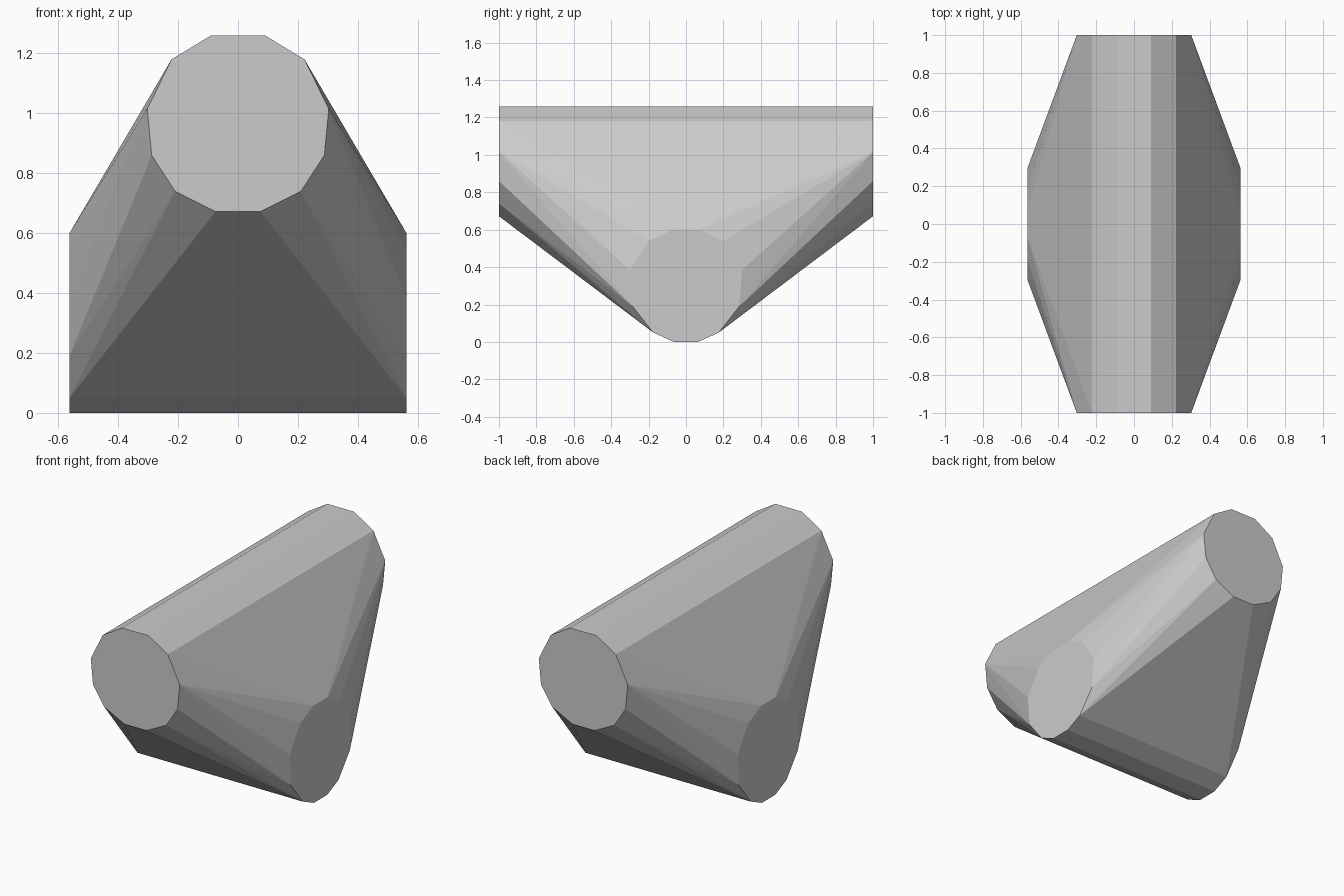
import bpy, bmesh

if "Cube" in bpy.data.objects:
    bpy.data.objects.remove(bpy.data.objects["Cube"])

# half profiles of the end caps: (half width, height), top to bottom
TOP_CAP = [(0.09, 1.26), (0.222, 1.18), (0.303, 1.015), (0.288, 0.86), (0.21, 0.74), (0.075, 0.672)]
LOW_CAP = [(0.07, 0.60), (0.20, 0.54), (0.30, 0.385), (0.285, 0.19), (0.175, 0.05), (0.065, 0.0)]

grey = bpy.data.materials.new("light grey")
grey.diffuse_color = (0.6, 0.6, 0.6, 1)
grey.use_nodes = True
grey.node_tree.nodes["Principled BSDF"].inputs["Base Color"].default_value = grey.diffuse_color

bm = bmesh.new()
for side in (-1, 1):
    for end in (-1, 1):
        # upper bar ends face front and back, lower bar ends face left and right
        for w, z in TOP_CAP:
            bm.verts.new((side * w, end * 1.0, z))
        for w, z in LOW_CAP:
            bm.verts.new((end * 0.5625, side * w, z))

# skin stretched over the two crossed bars
result = bmesh.ops.convex_hull(bm, input=bm.verts[:])
loose = [v for v in bm.verts if not v.link_faces]
bmesh.ops.delete(bm, geom=loose, context='VERTS')
bmesh.ops.dissolve_limit(bm, angle_limit=0.01, verts=bm.verts[:], edges=bm.edges[:])
bmesh.ops.recalc_face_normals(bm, faces=bm.faces[:])

mesh = bpy.data.meshes.new("crossed_bar_hull")
bm.to_mesh(mesh)
bm.free()
mesh.materials.append(grey)
bpy.context.collection.objects.link(bpy.data.objects.new("crossed_bar_hull", mesh))
